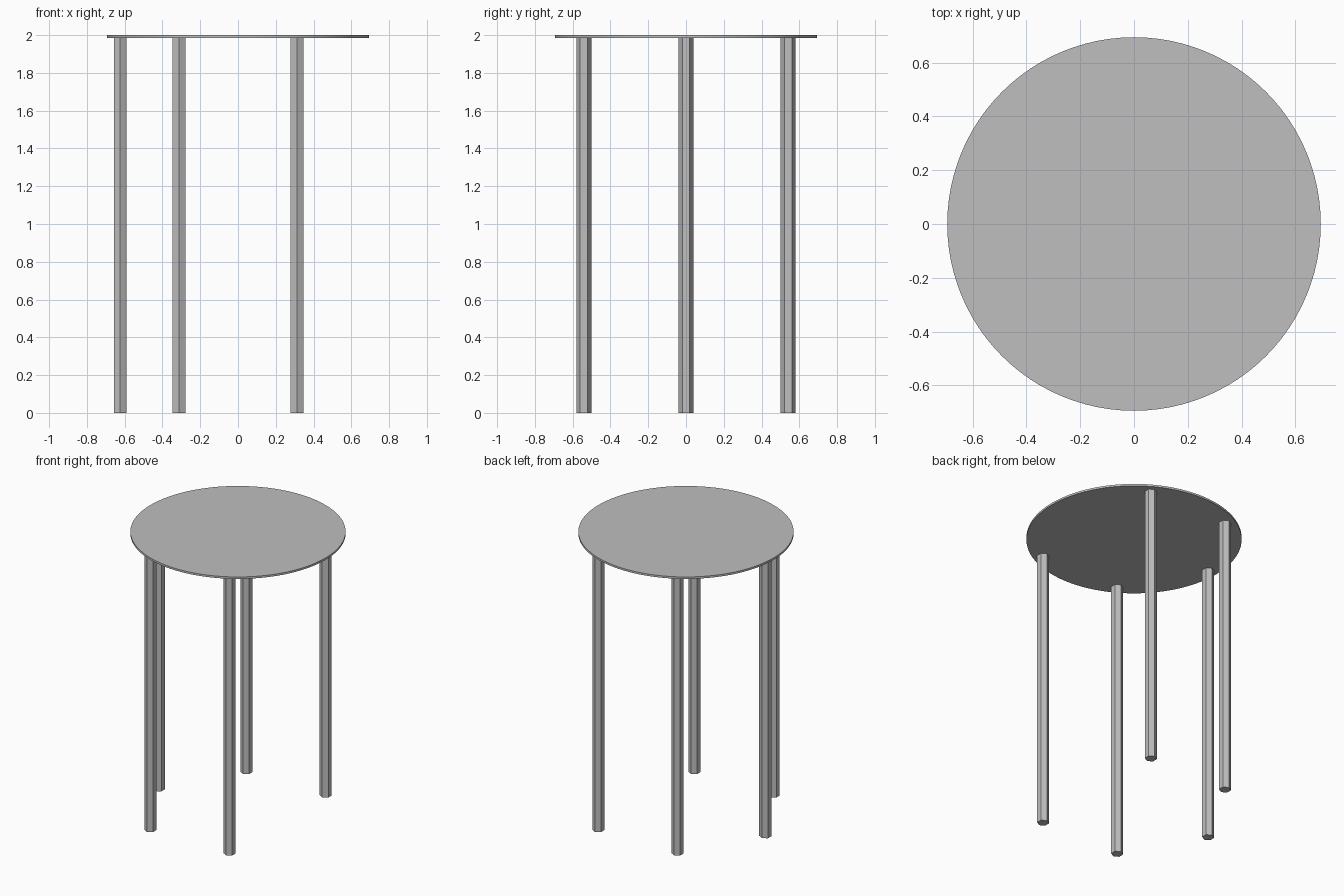
import bpy
import math

cube = bpy.data.objects.get("Cube")
if cube:
    bpy.data.objects.remove(cube, do_unlink=True)

HEIGHT = 2.0
TOP_RADIUS = 0.694
TOP_THICK = 0.014
LEG_RADIUS = 0.039
LEG_RING = 0.624

# Single grey finish
grey = bpy.data.materials.new("plain grey")
grey.use_nodes = True
colour = (0.52, 0.52, 0.52, 1)
grey.diffuse_color = colour
grey.node_tree.nodes["Principled BSDF"].inputs["Base Color"].default_value = colour


def cylinder(name, sides, radius, bottom, top, x=0, y=0):
    bpy.ops.mesh.primitive_cylinder_add(
        vertices=sides, radius=radius, depth=top - bottom,
        location=(x, y, (top + bottom) / 2))
    part = bpy.context.object
    part.name = name
    part.data.materials.append(grey)
    return part


# Thin round top
cylinder("table_top", 96, TOP_RADIUS, HEIGHT - TOP_THICK, HEIGHT)
bpy.ops.object.shade_smooth_by_angle(angle=math.radians(30))

# Five hexagonal legs on a six-place ring; the place at +x stays open
for i in range(1, 6):
    angle = i * math.tau / 6
    cylinder(f"leg_{i}", 6, LEG_RADIUS, 0, HEIGHT - TOP_THICK,
             LEG_RING * math.cos(angle), LEG_RING * math.sin(angle))
